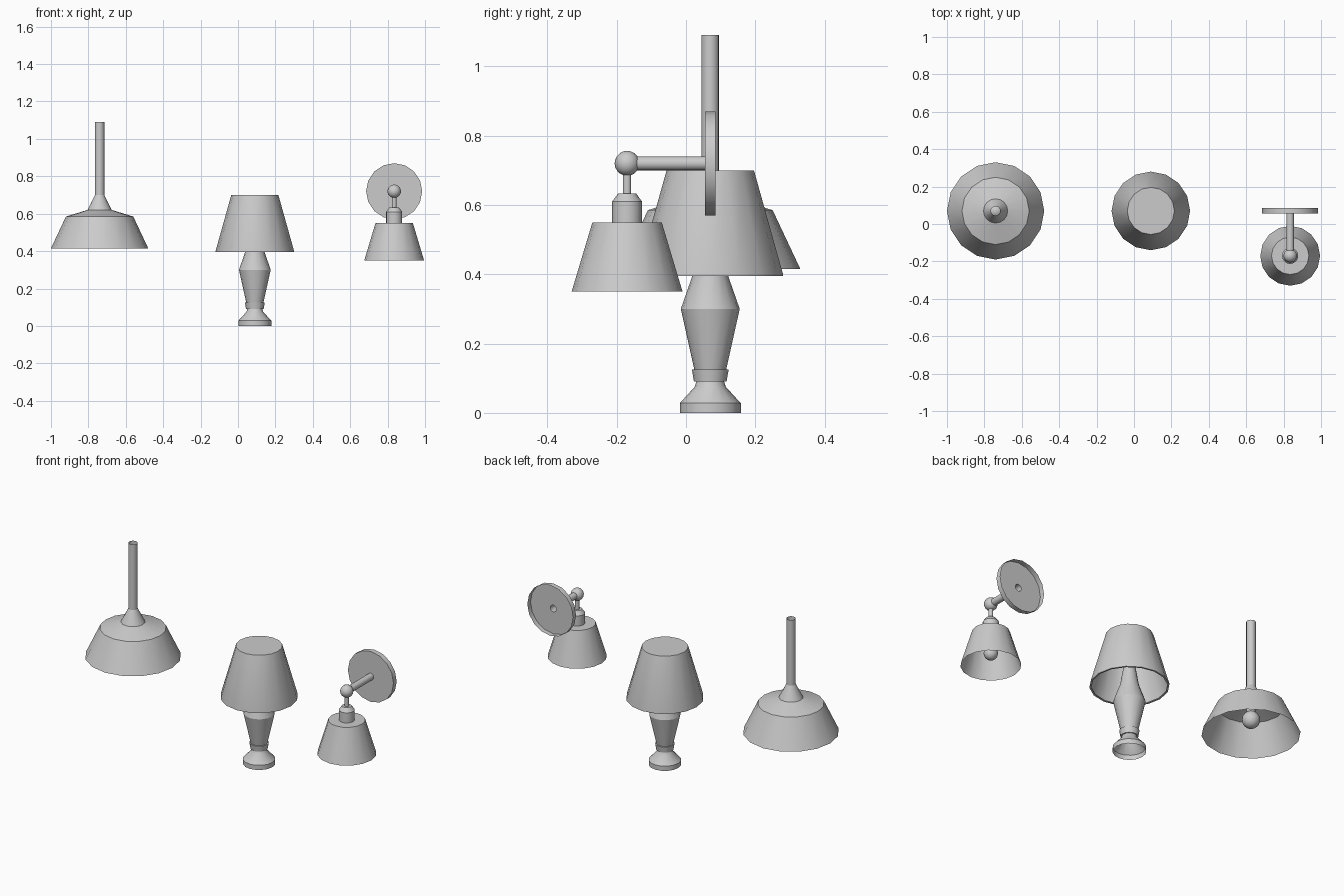
import bpy, bmesh, math
from mathutils import Matrix, Vector

cube = bpy.data.objects.get("Cube")
if cube:
    bpy.data.objects.remove(cube, do_unlink=True)

GREY = (0.6, 0.6, 0.6, 1)
grey = bpy.data.materials.new("plain_grey")
grey.use_nodes = True
grey.diffuse_color = GREY
grey.node_tree.nodes["Principled BSDF"].inputs["Base Color"].default_value = GREY


def finish(bm, name):
    mesh = bpy.data.meshes.new(name)
    bm.to_mesh(mesh)
    bm.free()
    obj = bpy.data.objects.new(name, mesh)
    mesh.materials.append(grey)
    bpy.context.collection.objects.link(obj)
    bpy.ops.object.select_all(action='DESELECT')
    obj.select_set(True)
    bpy.context.view_layer.objects.active = obj
    bpy.ops.object.shade_smooth_by_angle(angle=math.radians(25))
    return obj


def lathe(name, profile, centre, along_y=False, sides=16):
    """Spin (radius, height) points about z, or about y when along_y is set."""
    bm = bmesh.new()
    verts = [bm.verts.new((r, 0, h)) for r, h in profile]
    edges = [bm.edges.new(pair) for pair in zip(verts, verts[1:])]
    bmesh.ops.spin(bm, geom=verts + edges, cent=(0, 0, 0), axis=(0, 0, 1),
                   angle=math.tau, steps=sides, use_duplicate=False)
    bmesh.ops.remove_doubles(bm, verts=bm.verts[:], dist=0.0005)
    bmesh.ops.recalc_face_normals(bm, faces=bm.faces[:])
    # Open shells: point the normals away from the axis
    if sum(f.normal.dot(Vector((f.calc_center_median().x, f.calc_center_median().y, 0)))
           for f in bm.faces) < 0:
        bmesh.ops.reverse_faces(bm, faces=bm.faces[:])
    if along_y:
        bm.transform(Matrix.Rotation(-math.pi / 2, 4, 'X'))
    bm.transform(Matrix.Translation(centre))
    return finish(bm, name)


def ball(name, radius, centre):
    bm = bmesh.new()
    bmesh.ops.create_uvsphere(bm, u_segments=16, v_segments=10, radius=radius)
    bm.transform(Matrix.Translation(centre))
    return finish(bm, name)


# Pendant lamp
px, py = -0.74, 0.07
lathe("pendant_shade_and_pole", [(0.26, 0.415), (0.18, 0.585), (0.065, 0.62),
                                 (0.025, 0.70), (0.025, 1.09)], (px, py, 0))
lathe("pendant_socket", [(0.024, 0.53), (0.024, 0.62)], (px, py, 0))
ball("pendant_bulb", 0.048, (px, py, 0.50))

# Table lamp
tx, ty = 0.09, 0.07
lathe("table_lamp_foot", [(0.088, 0), (0.088, 0.028), (0.045, 0.075), (0.04, 0.09),
                          (0.047, 0.09), (0.053, 0.125), (0.046, 0.125)], (tx, ty, 0))
lathe("table_lamp_body", [(0.046, 0.125), (0.085, 0.30), (0.05, 0.40),
                          (0.03, 0.52)], (tx, ty, 0))
lathe("table_lamp_shade", [(0.20, 0.40), (0.20, 0.395), (0.21, 0.395), (0.21, 0.40),
                           (0.126, 0.70), (0, 0.70)], (tx, ty, 0))
ball("table_lamp_bulb", 0.042, (tx, ty, 0.56))

# Wall lamp
wx, wy, wz = 0.835, -0.17, 0.72
lathe("wall_plate", [(0.02, 0.055), (0.15, 0.055), (0.15, 0.085)], (wx, 0, wz), True)
lathe("wall_arm", [(0.02, wy), (0.02, 0.055)], (wx, 0, wz), True)
ball("wall_arm_joint", 0.036, (wx, wy, wz))
lathe("wall_lamp_stem", [(0.012, 0.63), (0.012, 0.70)], (wx, wy, 0))
lathe("wall_lamp_holder", [(0.043, 0.55), (0.043, 0.61), (0.026, 0.633),
                           (0, 0.633)], (wx, wy, 0))
lathe("wall_lamp_shade", [(0.16, 0.35), (0.10, 0.55), (0, 0.55)], (wx, wy, 0))
lathe("wall_lamp_socket", [(0.02, 0.45), (0.02, 0.55)], (wx, wy, 0))
ball("wall_lamp_bulb", 0.038, (wx, wy, 0.423))
